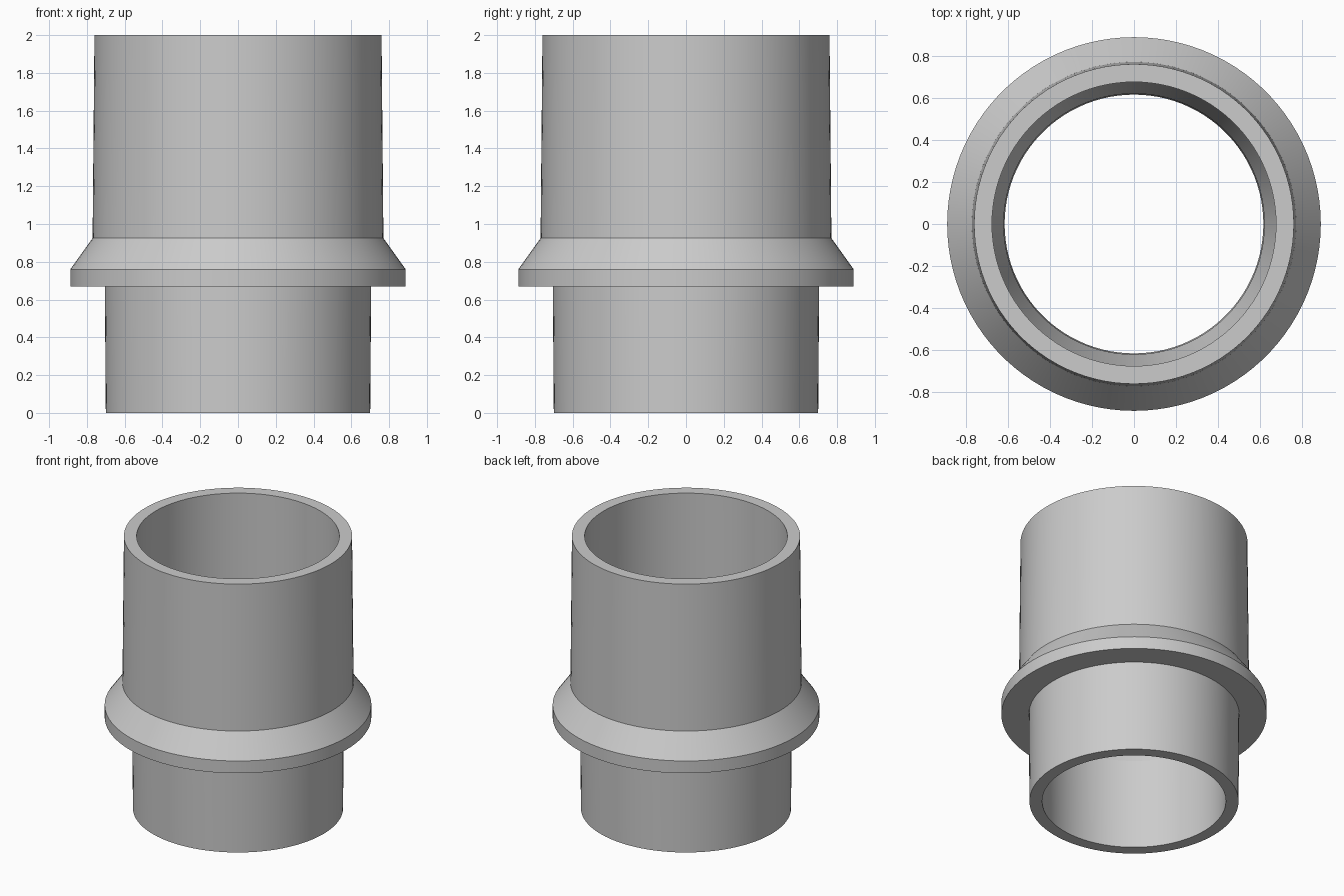
import bpy
import bmesh
from math import cos, sin, tau, radians

cube = bpy.data.objects.get("Cube")
if cube:
    bpy.data.objects.remove(cube, do_unlink=True)

SEGMENTS = 100

# Single light grey plastic
grey = bpy.data.materials.new("light_grey_plastic")
grey.use_nodes = True
colour = (0.6, 0.6, 0.6, 1)
grey.diffuse_color = colour
grey.node_tree.nodes["Principled BSDF"].inputs["Base Color"].default_value = colour


def lathe(name, profile):
    """Spin a closed (radius, height) profile around z."""
    bm = bmesh.new()
    rings = [[bm.verts.new((r * cos(tau * i / SEGMENTS), r * sin(tau * i / SEGMENTS), z))
              for i in range(SEGMENTS)] for r, z in profile]
    for a, b in zip(rings, rings[1:] + rings[:1]):
        for i in range(SEGMENTS):
            j = (i + 1) % SEGMENTS
            bm.faces.new((a[i], a[j], b[j], b[i]))
    bmesh.ops.recalc_face_normals(bm, faces=bm.faces)
    mesh = bpy.data.meshes.new(name)
    bm.to_mesh(mesh)
    bm.free()
    mesh.materials.append(grey)
    obj = bpy.data.objects.new(name, mesh)
    bpy.context.collection.objects.link(obj)
    return obj


# Hollow adapter: narrow spigot, collar with sloped shoulder, wide sleeve, bore
outside = [(0.70, 0), (0.705, 0.67), (0.888, 0.67), (0.888, 0.76),
           (0.77, 0.925), (0.76, 2)]
bore = [(0.675, 2), (0.68, 0.925), (0.62, 0.67), (0.615, 0)]
adapter = lathe("pipe_adapter", outside + bore)

bpy.ops.object.select_all(action="DESELECT")
adapter.select_set(True)
bpy.context.view_layer.objects.active = adapter
bpy.ops.object.shade_smooth_by_angle(angle=radians(12))
